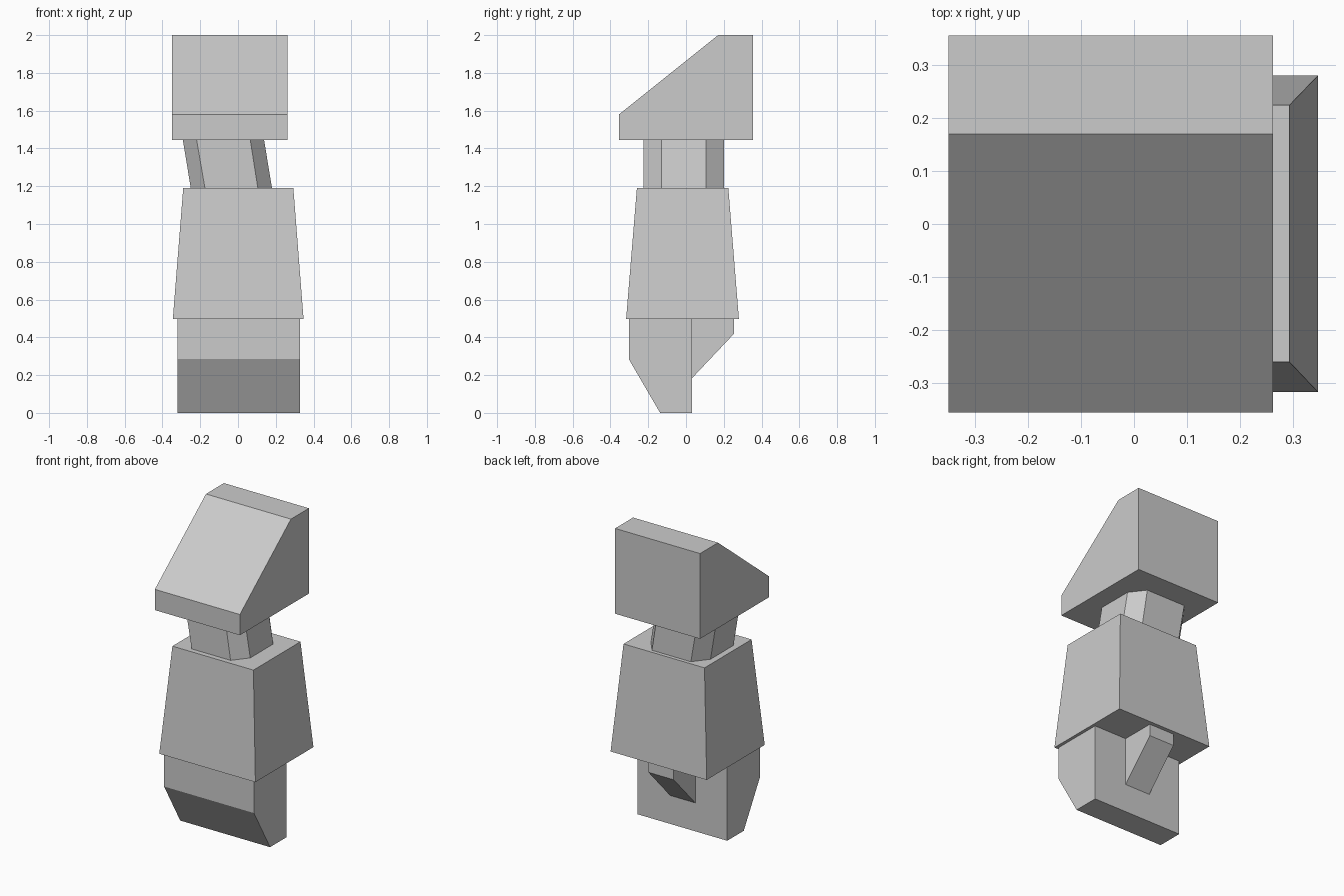
import bpy

if "Cube" in bpy.data.objects:
    bpy.data.objects.remove(bpy.data.objects["Cube"])


def loft(name, bottom, top):
    """Solid between two matching rings of points, with closed ends."""
    n = len(bottom)
    faces = [(i, (i + 1) % n, n + (i + 1) % n, n + i) for i in range(n)]
    faces += [tuple(reversed(range(n))), tuple(range(n, 2 * n))]
    mesh = bpy.data.meshes.new(name)
    mesh.from_pydata(bottom + top, [], faces)
    mesh.update()
    obj = bpy.data.objects.new(name, mesh)
    bpy.context.collection.objects.link(obj)
    return obj


def extrude_x(name, profile, x0, x1):
    """Counter-clockwise (y, z) profile extruded along x."""
    return loft(name, [(x0, y, z) for y, z in profile],
                [(x1, y, z) for y, z in profile])


def rect(x0, x1, y0, y1, z):
    return [(x0, y0, z), (x1, y0, z), (x1, y1, z), (x0, y1, z)]


def octagon(cx, cy, z, hx, hy, ix, iy):
    """Rectangle ring with chamfered corners."""
    ring = [(-ix, -hy), (ix, -hy), (hx, -iy), (hx, iy),
            (ix, hy), (-ix, hy), (-hx, iy), (-hx, -iy)]
    return [(cx + x, cy + y, z) for x, y in ring]


# Wedge-shaped head
extrude_x("head", [(-0.355, 1.445), (0.355, 1.445), (0.355, 2.0),
                   (0.17, 2.0), (-0.355, 1.58)], -0.35, 0.262)

# Leaning chamfered neck
loft("neck", octagon(-0.035, -0.013, 1.19, 0.215, 0.213, 0.14, 0.118),
     octagon(-0.077, -0.013, 1.445, 0.215, 0.213, 0.142, 0.118))

# Tapered body
loft("body", rect(-0.345, 0.347, -0.317, 0.28, 0.497),
     rect(-0.29, 0.293, -0.26, 0.224, 1.19))

# Lower block with sloped front
extrude_x("lower_block", [(-0.137, 0.0), (0.033, 0.0), (0.033, 0.497),
                          (-0.303, 0.497), (-0.303, 0.285)], -0.32, 0.327)

# Rear bracket
extrude_x("rear_bracket", [(0.033, 0.185), (0.255, 0.42), (0.255, 0.497),
                           (0.033, 0.497)], -0.09, 0.092)
